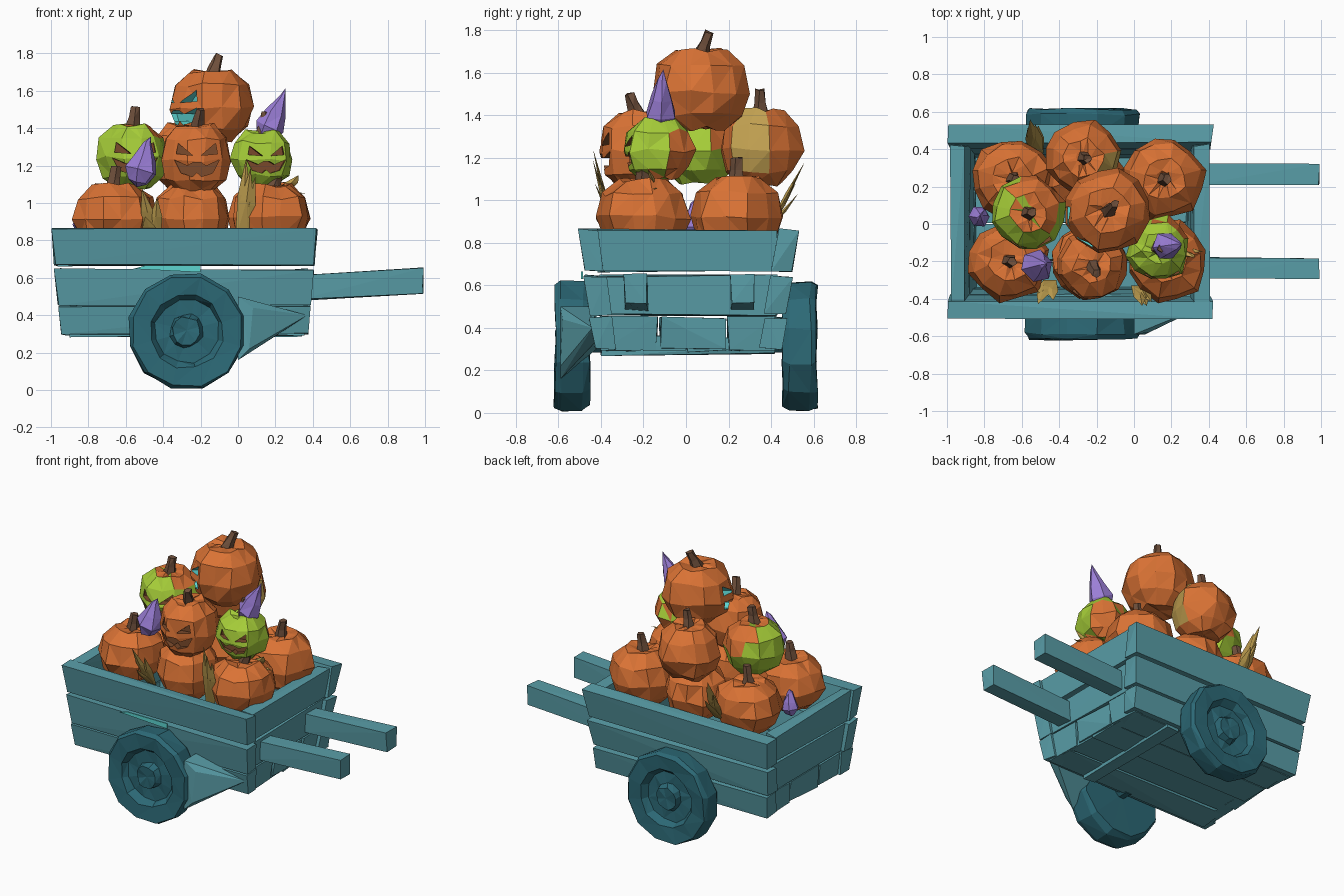
import bpy, bmesh, random
from math import sin, cos, pi, atan2
from mathutils import Vector, Matrix

random.seed(4)
cube = bpy.data.objects.get("Cube")
if cube:
    bpy.data.objects.remove(cube, do_unlink=True)


def material(name, r, g, b):
    m = bpy.data.materials.new(name)
    m.use_nodes = True
    m.diffuse_color = (r, g, b, 1)
    m.node_tree.nodes["Principled BSDF"].inputs["Base Color"].default_value = (r, g, b, 1)
    return m


TEAL = material("teal_wood", .10, .34, .39)
WHEEL = material("dark_teal", .025, .14, .18)
GLOW = material("bright_teal", .11, .66, .63)
ORANGE = material("orange", .70, .17, .035)
GREEN = material("lime_green", .38, .61, .04)
STEM = material("stem_brown", .16, .08, .045)
CAVITY = material("carved_brown", .20, .07, .025)
PURPLE = material("purple", .33, .21, .68)
STRAW = material("straw", .56, .37, .085)


def finish(name, bm, *mats):
    bmesh.ops.recalc_face_normals(bm, faces=bm.faces)
    mesh = bpy.data.meshes.new(name)
    bm.to_mesh(mesh)
    bm.free()
    for m in mats:
        mesh.materials.append(m)
    ob = bpy.data.objects.new(name, mesh)
    bpy.context.collection.objects.link(ob)
    return ob


def jitter(bm, amount):
    for v in bm.verts:
        v.co += Vector([random.uniform(-amount, amount) for _ in range(3)])


def hull(name, points, mat, rough=0):
    bm = bmesh.new()
    for p in points:
        bm.verts.new(p)
    jitter(bm, rough)
    out = bmesh.ops.convex_hull(bm, input=bm.verts)
    bmesh.ops.delete(bm, geom=list(set(out["geom_interior"])), context="VERTS")
    return finish(name, bm, mat)


def plank(name, low, high, mat=TEAL, rough=.008):
    """Tapered board between two rectangles (x0, x1, y0, y1, z)."""
    pts = [(x, y, r[4]) for r in (low, high) for x in r[:2] for y in r[2:4]]
    return hull(name, pts, mat, rough)


def lathe(profile, sides, matrix, ridge=1, rough=0):
    """Turned solid from (radius, height) pairs."""
    bm = bmesh.new()
    rings = []
    for r, h in profile:
        rings.append([])
        for i in range(sides):
            a = 2 * pi * (i + .5) / sides
            k = r * (ridge if i % 2 else 1)
            rings[-1].append(bm.verts.new((k * cos(a), k * sin(a), h)))
    for lo, hi in zip(rings, rings[1:]):
        for i in range(sides):
            j = (i + 1) % sides
            bm.faces.new((lo[i], lo[j], hi[j], hi[i]))
    bmesh.ops.remove_doubles(bm, verts=bm.verts, dist=1e-5)
    bm.transform(matrix)
    jitter(bm, rough)
    bmesh.ops.triangulate(bm, faces=bm.faces)
    bmesh.ops.recalc_face_normals(bm, faces=bm.faces)
    bm.normal_update()
    return bm


def aim(base, tip):
    d = Vector(tip) - Vector(base)
    return Matrix.Translation(base) @ d.to_track_quat("Z", "Y").to_matrix().to_4x4()


# Cart body: three flared tiers of boards on every side
def outer(z):
    f = (z - .3) / .56
    return -.94 - .06 * f, .37 + .05 * f, .44 + .08 * f


for tier, (z0, z1) in enumerate([(.30, .45), (.46, .645), (.665, .86)]):
    for side, label in ((-1, "front"), (1, "back")):
        rects = []
        for z in (z0, z1):
            l, r, w = outer(z)
            rects.append((l, r, *sorted((side * w + .01, side * (w - .1) + .01)), z))
        plank(f"{label}_board_{tier}", *rects)
    for end, label in ((0, "right"), (1, "left")):
        cuts = [-.41, -.13, .19, .42] if tier == 0 else [-.42, .43]
        for n, (a, b) in enumerate(zip(cuts, cuts[1:])):
            rects = []
            for z in (z0, z1):
                x = outer(z)[end] + (-.02 if end else .02)
                rects.append((*sorted((x, x + (-.08 if end else .08))), a + .008, b - .008, z))
            plank(f"{label}_end_board_{tier}_{n}", *rects)

# Floor boards and cross beam
for i in range(4):
    y = -.40 + i * .205
    plank(f"floor_board_{i}", (-.9, .34, y, y + .19, .29), (-.9, .34, y, y + .19, .36))
plank("cross_beam", (-.02, .08, -.4, .42, .275), (-.02, .08, -.4, .42, .32))

# Handles
for y, label in ((-.235, "front"), (.265, "back")):
    hull(label + "_handle", [(x, y + dy, z + dz) for x, z in ((.34, .545), (.99, .585))
                             for dy in (-.053, .053) for dz in (-.065, .065)], TEAL, .006)

# Wheel brace and the bright sliver between front boards
hull("wheel_brace", [(.0, -.59, .5), (.0, -.59, .16), (.08, -.58, .44), (.06, -.59, .22),
                     (.37, -.44, .40), (.28, -.42, .34), (.0, -.42, .5), (.0, -.42, .3)], TEAL)
hull("gap_strip", [(x, y, z) for x, z in ((-.56, .648), (-.2, .63), (-.2, .665), (-.5, .665))
                   for y in (-.485, -.494)], GLOW)

# Wheels: solid disc, raised rim, sunken ring and hub
rim = [(0, 0), (.29, 0), (.31, .03), (.315, .13), (.30, .16), (.2, .155), (.17, .115),
       (.09, .115), (.075, .155), (0, .155)]
for s, label in ((-1, "front"), (1, "back")):
    m = aim((-.275, s * .455, .315), (-.275, s * 1, .315))
    finish(label + "_wheel", lathe(rim, 12, m, rough=.007), WHEEL)
    finish(label + "_axle", lathe([(0, 0), (.05, 0), (.05, .1), (0, .1)], 8,
                                  aim((-.275, s * .38, .33), (-.275, s, .33))), WHEEL)

# Pumpkins
BODY = [(0, -.8), (.5, -.92), (.83, -.6), (1, -.05), (.87, .55), (.52, .93), (.18, .88), (0, .8)]


def pumpkin(name, pos, r, h, skin=ORANGE, face=None, cavity=CAVITY, patch=None, lean=(.02, 0)):
    pos = Vector(pos)
    m = Matrix.Translation(pos) @ Matrix.Diagonal((r, r, h, 1))
    bm = lathe(BODY, 12, m, .95, .012)
    mats = [skin, cavity]
    if patch:
        colour, direction, limit = patch
        mats.append(colour)
        axis = Vector(direction).normalized()
        for f in bm.faces:
            if f.normal.dot(axis) > limit:
                f.material_index = 2
    ob = finish(name, bm, *mats)
    top = pos + Vector((0, 0, h * .75))
    tip = top + Vector((*lean, .13))
    stem = [(0, 0), (.045, 0), (.03, .07), (.025, .13), (0, .13)]
    finish(name + "_stem", lathe(stem, 5, aim(top, tip), rough=.005), STEM)
    if face:
        carve(ob, pos, r, h, face, mats)


def carve(ob, pos, r, h, direction, mats):
    """Cut two slanted eyes and a notched mouth into the side facing direction."""
    eye = [(.12, .08), (.55, .12), (.5, .42)]
    mouth = [(-.6, -.05), (-.25, -.22), (-.1, -.12), (.1, -.12), (.25, -.22), (.6, -.05),
             (.42, -.42), (.12, -.52), (0, -.4), (-.12, -.52), (-.42, -.42)]
    bm = bmesh.new()
    for shape in (eye, [(-x, z) for x, z in eye], mouth):
        front = [bm.verts.new((x * r, -1.3 * r, z * h)) for x, z in shape]
        back = [bm.verts.new((x * r, -.62 * r, z * h)) for x, z in shape]
        bm.faces.new(front)
        bm.faces.new(back[::-1])
        for i in range(len(shape)):
            j = (i + 1) % len(shape)
            bm.faces.new((front[j], front[i], back[i], back[j]))
    for f in bm.faces:
        f.material_index = 1
    turn = atan2(direction[1], direction[0]) + pi / 2
    bm.transform(Matrix.Translation(pos) @ Matrix.Rotation(turn, 4, "Z"))
    cutter = finish(ob.name + "_face_cutter", bm, *mats)
    cutter.hide_render = True
    cutter.hide_viewport = True
    cutter.display_type = "WIRE"
    mod = ob.modifiers.new("carved_face", "BOOLEAN")
    mod.operation = "DIFFERENCE"
    mod.solver = "EXACT"
    mod.object = cutter


pumpkin("low_front_right_pumpkin", (-.67, -.2, .93), .22, .18)
pumpkin("low_front_middle_pumpkin", (-.24, -.2, .93), .21, .18)
pumpkin("low_front_left_pumpkin", (.18, -.2, .93), .22, .18, lean=(.05, 0))
pumpkin("low_back_left_pumpkin", (.16, .24, .93), .225, .19)
pumpkin("low_back_middle_pumpkin", (-.26, .25, .93), .21, .18)
pumpkin("low_back_right_pumpkin", (-.65, .24, .93), .22, .18)
pumpkin("middle_front_pumpkin", (-.22, -.22, 1.24), .2, .19, face=(0, -1), lean=(.02, -.05))
pumpkin("middle_back_pumpkin", (-.27, .35, 1.25), .205, .19, patch=(STRAW, (1, -.3, .2), .75))
pumpkin("green_right_pumpkin", (-.565, .06, 1.25), .2, .18, GREEN, face=(.1, -1),
        patch=(ORANGE, (.45, .5, .75), .62))
pumpkin("green_left_pumpkin", (.13, -.13, 1.24), .175, .155, GREEN, face=(.15, -1),
        patch=(ORANGE, (.5, .8, -.3), .6))
pumpkin("top_pumpkin", (-.14, .07, 1.52), .235, .2, face=(-.85, -.5), cavity=GLOW, lean=(.04, .04))

# Pointed purple gourds
for i, (base, tip, w) in enumerate([((.13, -.12, 1.32), (.26, -.11, 1.61), .075),
                                    ((-.54, -.23, 1.09), (-.47, -.21, 1.36), .09),
                                    ((-.83, .04, .82), (-.82, .04, 1.01), .06)]):
    n = (Vector(tip) - Vector(base)).length
    prof = [(0, 0), (w * .6, .02), (w, n * .3), (w * .7, n * .55), (w * .25, n * .85), (0, n)]
    finish(f"purple_gourd_{i}", lathe(prof, 6, aim(base, tip), rough=.006), PURPLE)

# Straw tufts: each is a fan of narrow blades
for i, (base, tip) in enumerate([((.02, -.33, .80), (.03, -.40, 1.24)), ((-.45, -.30, .80), (-.45, -.42, 1.08)),
                                 ((-.52, .38, .85), (-.56, .52, 1.18)), ((.24, -.14, 1.06), (.31, -.17, 1.15))]):
    base, tip = Vector(base), Vector(tip)
    for b in range(4):
        spread = Vector((random.uniform(-.07, .07), random.uniform(-.05, .05), -.05 * b))
        end = tip + spread
        mid = base.lerp(end, .55)
        wide = Vector((.035, 0, 0))
        thick = Vector((0, .012, 0))
        hull(f"straw_blade_{i}_{b}", [base - wide, base + wide, mid - wide, mid + wide,
                                      mid + thick, mid - thick, end], STRAW)
